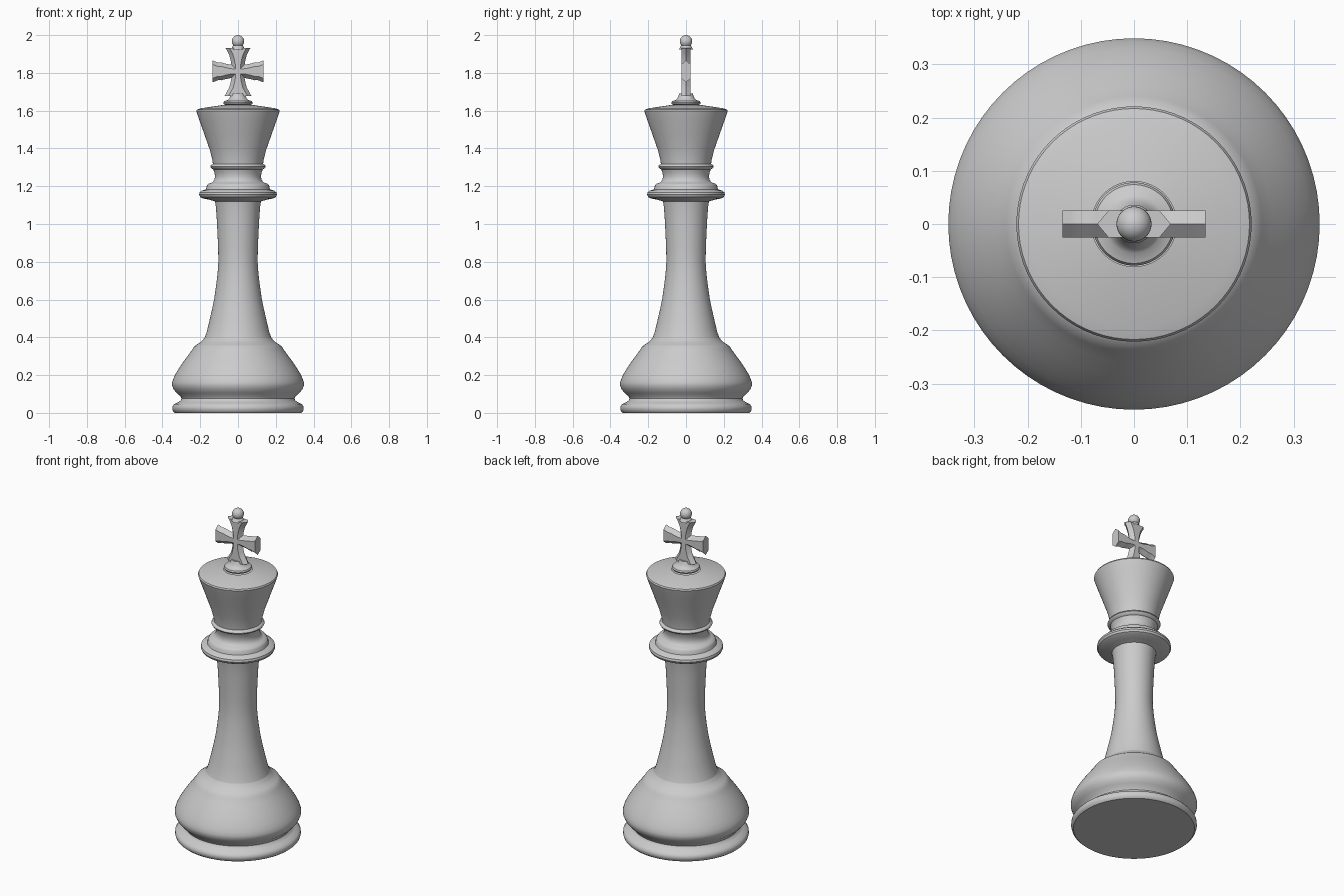
import bpy, bmesh
from math import cos, sin, pi, radians
from mathutils import Matrix

if "Cube" in bpy.data.objects:
    bpy.data.objects.remove(bpy.data.objects["Cube"])

SEGMENTS = 72


def finish(name, bm, angle):
    bmesh.ops.recalc_face_normals(bm, faces=bm.faces)
    mesh = bpy.data.meshes.new(name)
    bm.to_mesh(mesh)
    bm.free()
    obj = bpy.data.objects.new(name, mesh)
    bpy.context.collection.objects.link(obj)
    bpy.ops.object.select_all(action='DESELECT')
    obj.select_set(True)
    bpy.context.view_layer.objects.active = obj
    bpy.ops.object.shade_smooth_by_angle(angle=radians(angle))
    return obj


def loft(bm, rings):
    for a, b in zip(rings, rings[1:]):
        n = len(a)
        for i in range(n):
            j = (i + 1) % n
            bm.faces.new((a[i], a[j], b[j], b[i]))


def lathe(name, profile, cap_bottom=False, cap_top=False):
    bm = bmesh.new()
    rings = [[bm.verts.new((r * cos(2 * pi * i / SEGMENTS), r * sin(2 * pi * i / SEGMENTS), z))
              for i in range(SEGMENTS)] for r, z in profile]
    loft(bm, rings)
    if cap_bottom:
        bm.faces.new(rings[0])
    if cap_top:
        bm.faces.new(rings[-1])
    return finish(name, bm, 35)


# Foot and bulging base
lathe("base", [(.335, 0), (.344, .008), (.348, .022), (.347, .034), (.338, .046), (.318, .056),
               (.303, .066), (.299, .076), (.304, .087), (.325, .105), (.341, .125), (.349, .145),
               (.349, .16), (.343, .18), (.33, .207), (.31, .24), (.285, .277), (.26, .31),
               (.24, .338), (.231, .353), (.218, .362), (.2, .373), (.186, .386), (.176, .4)],
      cap_bottom=True)

# Slender column
lathe("stem", [(.176, .4), (.165, .43), (.151, .49), (.137, .55), (.125, .61), (.115, .68),
               (.108, .74), (.104, .8), (.105, .87), (.108, .94), (.112, 1.02), (.117, 1.09),
               (.122, 1.12)])

# Stacked collar rings
lathe("collar", [(.122, 1.12), (.15, 1.128), (.185, 1.135), (.2, 1.143), (.206, 1.155), (.203, 1.168),
                 (.192, 1.177), (.17, 1.183), (.167, 1.19), (.165, 1.203), (.157, 1.213), (.142, 1.218),
                 (.134, 1.222), (.125, 1.235), (.122, 1.25), (.124, 1.27), (.131, 1.289),
                 (.143, 1.296), (.147, 1.304), (.143, 1.312), (.133, 1.318)])

# Flared crown with shallow conical top
lathe("crown", [(.133, 1.318), (.137, 1.345), (.15, 1.395), (.18, 1.48), (.205, 1.551), (.218, 1.588),
                (.221, 1.598), (.217, 1.606), (.195, 1.613), (.08, 1.63)])

# Pedestal under the cross
lathe("pedestal", [(.066, 1.63), (.075, 1.634), (.078, 1.642), (.074, 1.65), (.055, 1.656),
                   (.047, 1.664), (.041, 1.675), (.036, 1.69)], cap_top=True)

# Flared cross: four hexagonal-section arms
bm = bmesh.new()
SECTIONS = [(0, .034), (.035, .035), (.052, .038), (.07, .042), (.088, .047),
            (.106, .052), (.12, .058), (1, .064)]
for k, (length, flare) in enumerate([(.134, .9), (.125, 1.08), (.134, .9), (.13, 1.12)]):
    turn = Matrix.Rotation(-k * pi / 2, 4, 'Y')
    rings = []
    for s, w in SECTIONS:
        s, w = min(s, length), w * (flare if s > .09 else 1)
        f = w - .021
        shape = [(w, 0), (f, .025), (-f, .025), (-w, 0), (-f, -.025), (f, -.025)]
        rings.append([bm.verts.new(turn @ Matrix.Translation((s, y, z)).translation)
                      for z, y in shape])
    loft(bm, rings)
    bm.faces.new(rings[-1])
cross = finish("cross", bm, 25)
cross.location.z = 1.808

# Ball on top of the cross
bm = bmesh.new()
bmesh.ops.create_uvsphere(bm, u_segments=32, v_segments=16, radius=.033)
ball = finish("top_ball", bm, 40)
ball.location.z = 1.967
lathe("ball_neck", [(.036, 1.925), (.03, 1.938), (.022, 1.95)], cap_top=True)
